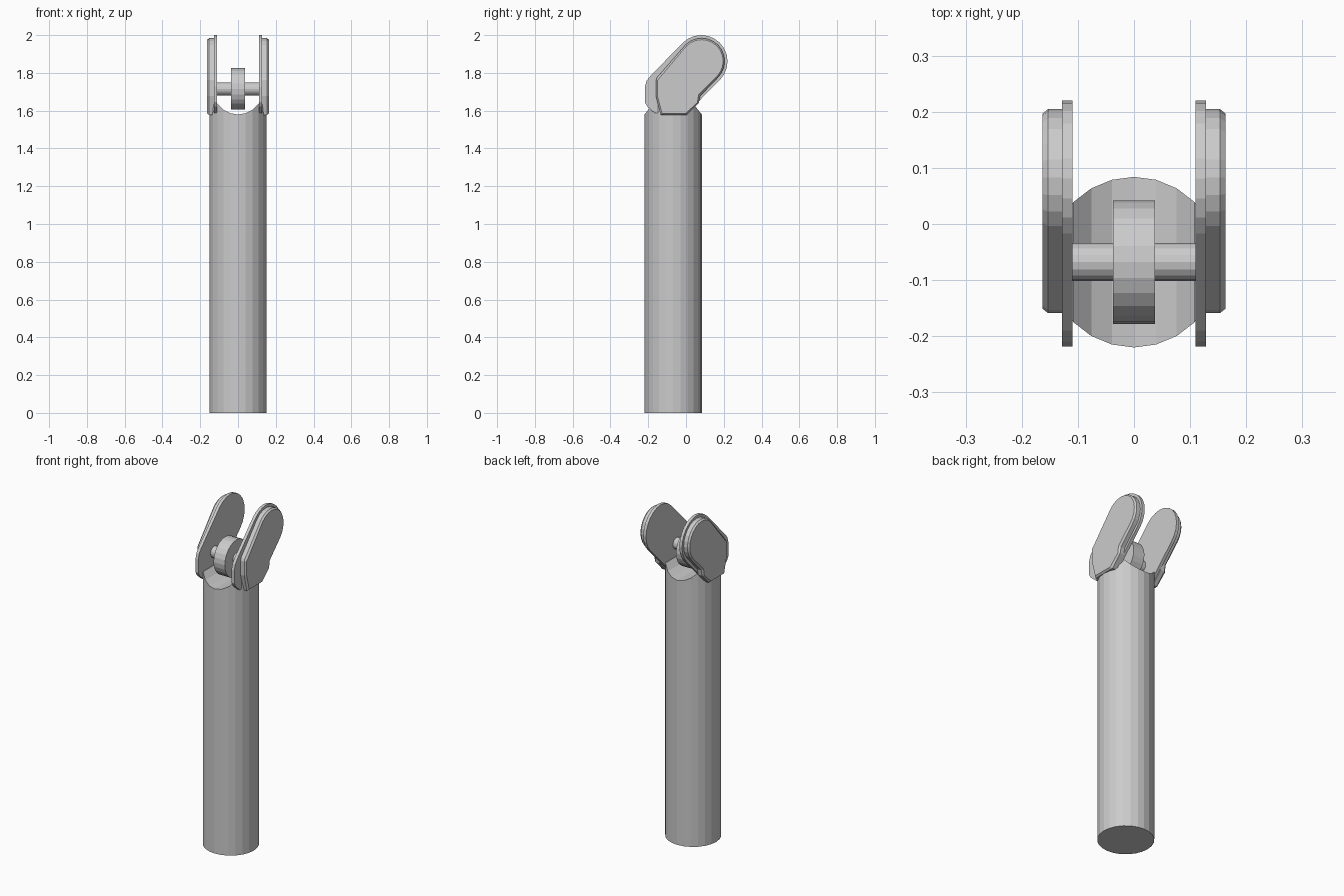
import bpy, bmesh, math
from mathutils import Matrix

if "Cube" in bpy.data.objects:
    bpy.data.objects.remove(bpy.data.objects["Cube"])

AXIS_Y, PIN_Z = -0.068, 1.715


def finish(name, bm):
    bmesh.ops.recalc_face_normals(bm, faces=bm.faces)
    me = bpy.data.meshes.new(name)
    bm.to_mesh(me)
    bm.free()
    ob = bpy.data.objects.new(name, me)
    bpy.context.collection.objects.link(ob)
    return ob


def rod(name, radius, half_width, sides):
    bm = bmesh.new()
    m = Matrix.Translation((0, AXIS_Y, PIN_Z)) @ Matrix.Rotation(math.pi / 2, 4, 'Y')
    bmesh.ops.create_cone(bm, cap_ends=True, segments=sides, radius1=radius,
                          radius2=radius, depth=2 * half_width, matrix=m)
    return finish(name, bm)


def arc(cy, cz, r, a0, a1, n):
    return [(cy + r * math.cos(math.radians(a0 + (a1 - a0) * i / n)),
             cz + r * math.sin(math.radians(a0 + (a1 - a0) * i / n))) for i in range(n + 1)]


def plate(name, layers):
    """Loft matching yz outlines along x, mirrored to both sides."""
    bm = bmesh.new()
    rings = [[bm.verts.new((x, y, z)) for y, z in pts] for x, pts in layers]
    n = len(rings[0])
    for a, b in zip(rings, rings[1:]):
        for i in range(n):
            j = (i + 1) % n
            bm.faces.new((a[i], a[j], b[j], b[i]))
    bm.faces.new(rings[0])
    bm.faces.new(rings[-1])
    ob = finish(name, bm)
    ob.modifiers.new("Mirror", 'MIRROR').use_mirror_merge = False
    return ob


# Column with a saddle-shaped top
N, R = 24, 0.152
bm = bmesh.new()
bottom, top = [], []
for i in range(N):
    a = math.tau * i / N
    x, y = R * math.sin(a), AXIS_Y + R * math.cos(a)
    s = min(abs(x), 0.11)
    bottom.append(bm.verts.new((x, y, 0)))
    top.append(bm.verts.new((x, y, 1.58 + 0.13 - math.sqrt(0.13 ** 2 - s * s))))
for i in range(N):
    j = (i + 1) % N
    bm.faces.new((bottom[i], bottom[j], top[j], top[i]))
bm.faces.new(bottom)
# saddle strips join rim points of equal x
for i in range(-6, 6):
    quad = []
    for k in (i % N, (i + 1) % N, (12 - i - 1) % N, (12 - i) % N):
        if top[k] not in quad:
            quad.append(top[k])
    bm.faces.new(quad)
finish("column", bm)

# Pin and roller
rod("pin", 0.034, 0.115, 16)
rod("roller", 0.11, 0.037, 24)

# Inner flange plates
flange = arc(0.081, 1.861, 0.139, -45, 135, 12)
flange += [(-0.19, 1.782), (-0.209, 1.757), (-0.218, 1.725), (-0.218, 1.645),
           (-0.205, 1.622), (-0.165, 1.587), (0.005, 1.587), (0.05, 1.632)]
plate("flange", [(0.11, flange), (0.128, flange)])


# Outer cover plates with a chamfered rim
def cover(inset):
    k = inset
    return arc(0.083, 1.862, 0.122 - k, -45, 135, 12) + [
        (-0.153 + k, 1.776 - k), (-0.159 + k, 1.762), (-0.159 + k, 1.677),
        (-0.135 + k, 1.577 + k), (0.005 - k, 1.577 + k),
        (0.068 - k, 1.642), (0.075 - k, 1.677 + k)]


plate("cover", [(0.126, cover(0)), (0.153, cover(0)), (0.163, cover(0.008))])
